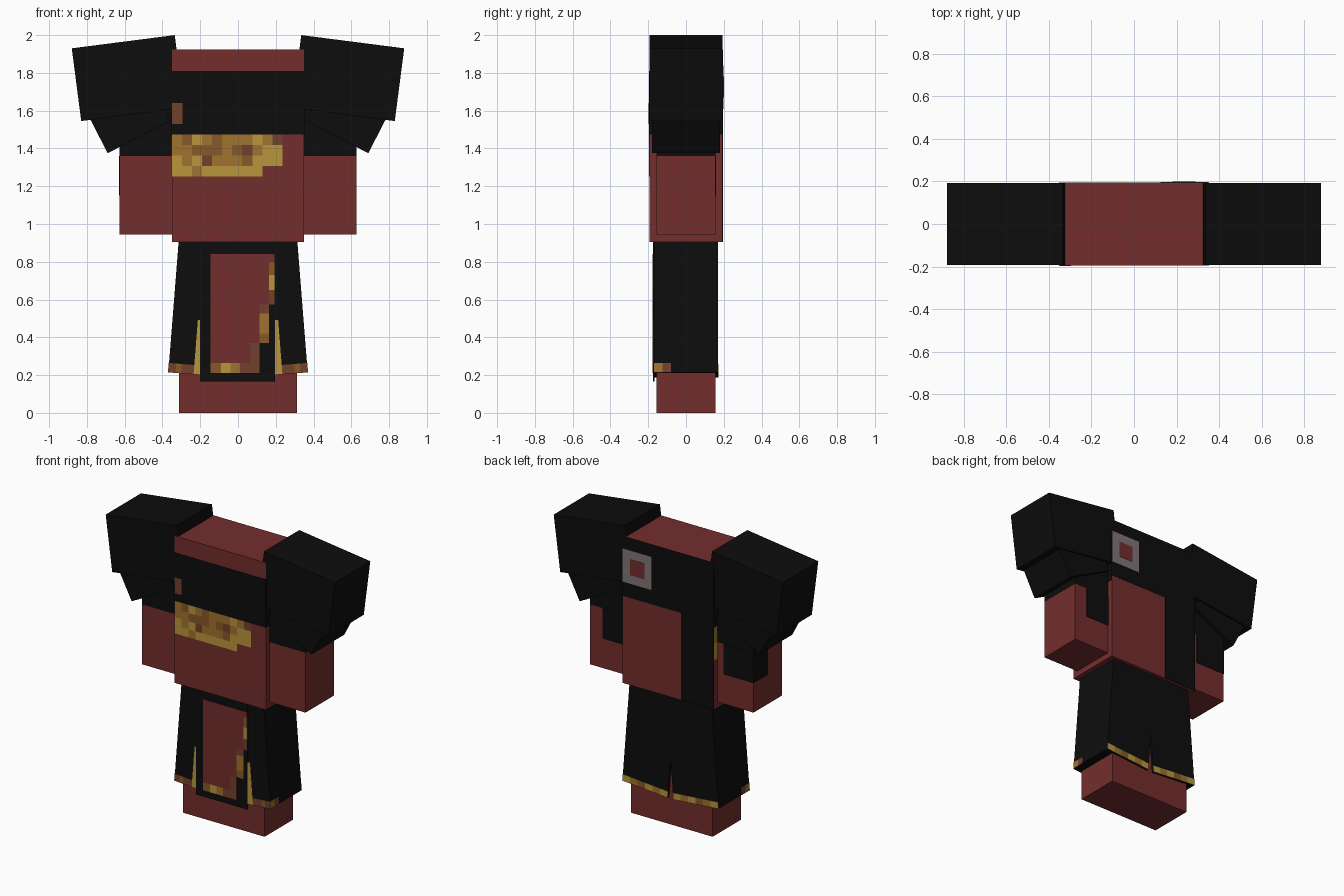
import bpy, bmesh, math

if "Cube" in bpy.data.objects:
    bpy.data.objects.remove(bpy.data.objects["Cube"])

COLOURS = {
    "dark_red": (0.175, 0.027, 0.027),
    "black": (0.004, 0.004, 0.004),
    "gold": (0.48, 0.305, 0.045),
    "tan": (0.35, 0.17, 0.026),
    "bronze": (0.24, 0.098, 0.021),
    "brown": (0.17, 0.053, 0.026),
    "grey": (0.22, 0.18, 0.18),
}
KEYS = list(COLOURS)
MATS = []
for key, rgb in COLOURS.items():
    m = bpy.data.materials.new(key)
    m.diffuse_color = (*rgb, 1)
    m.use_nodes = True
    m.node_tree.nodes["Principled BSDF"].inputs["Base Color"].default_value = m.diffuse_color
    MATS.append(m)


def build(name, parts):
    """One object from prisms: (xz outline, y0, y1, colour)."""
    bm = bmesh.new()
    for pts, y0, y1, colour in parts:
        a = [bm.verts.new((x, y0, z)) for x, z in pts]
        b = [bm.verts.new((x, y1, z)) for x, z in pts]
        n = len(pts)
        faces = [bm.faces.new(a), bm.faces.new(b[::-1])]
        faces += [bm.faces.new((a[i], b[i], b[(i + 1) % n], a[(i + 1) % n])) for i in range(n)]
        for f in faces:
            f.material_index = KEYS.index(colour)
    bmesh.ops.recalc_face_normals(bm, faces=bm.faces)
    me = bpy.data.meshes.new(name)
    bm.to_mesh(me)
    bm.free()
    for m in MATS:
        me.materials.append(m)
    ob = bpy.data.objects.new(name, me)
    bpy.context.collection.objects.link(ob)
    return ob


def rect(x0, x1, z0, z1):
    return [(x0, z0), (x1, z0), (x1, z1), (x0, z1)]


# Torso
T = 0.194
build("torso", [(rect(-0.35, 0.35, 0.905, 1.925), -T, T, "dark_red")])

# Shirt: chest band, back with a hanging strip, and sides
F, B = -T - 0.002, T + 0.002
build("shirt", [
    (rect(-0.35, 0.35, 1.475, 1.81), F, -T, "black"),
    (rect(-0.35, 0.35, 1.51, 1.925), T, B, "black"),
    (rect(-0.35, -0.10, 0.905, 1.51), T, B, "black"),
    (rect(-0.352, -0.35, 1.475, 1.81), -T, T, "black"),
    (rect(0.35, 0.352, 1.475, 1.81), -T, T, "black"),
])
build("chest_patch", [(rect(-0.35, -0.295, 1.53, 1.64), F - 0.002, F, "brown")])
build("back_badge", [
    (rect(0.125, 0.35, 1.61, 1.84), B, B + 0.002, "grey"),
    (rect(0.18, 0.29, 1.67, 1.78), B + 0.002, B + 0.004, "dark_red"),
])

# Patterned sash: rows of coloured cells, top to bottom
LETTER = {"g": "gold", "t": "tan", "b": "bronze", "d": "brown"}
ROWS = ["tbgtbtttgtd", "ttbbbtbdtgg", "gtgdtttbggg", "ggtgggggg"]
cell, row_h = 0.0532, 0.0562
sash = []
for r, row in enumerate(ROWS):
    top = 1.475 - r * row_h
    for c, ch in enumerate(row):
        x = -0.35 + c * cell
        sash.append((rect(x, x + cell, top - row_h, top), F, -T, LETTER[ch]))
sash.append((rect(-0.352, -0.35, 1.25, 1.36), -T, T, "gold"))
sash.append((rect(-0.352, -0.35, 1.36, 1.475), -T, T, "tan"))
build("sash", sash)

# Arms, sleeves and tilted shoulder guards
for s, side in ((-1, "left"), (1, "right")):
    def flip(pts):
        return [(s * x, z) for x, z in pts]
    build(side + "_arm", [(flip(rect(0.35, 0.627, 0.945, 1.36)), -0.155, 0.155, "dark_red")])
    build(side + "_sleeve", [
        (flip(rect(0.35, 0.627, 1.36, 1.88)), -0.155, 0.155, "black"),
        (flip([(0.69, 1.375), (0.36, 1.545), (0.45, 1.72), (0.78, 1.55)]), -0.18, 0.18, "black"),
    ])
    build(side + "_shoulder", [
        (flip([(0.88, 1.93), (0.335, 2.0), (0.285, 1.615), (0.83, 1.545)]), -0.193, 0.193, "black")])

# Lower sleeve flaps at the back of the arms
build("sleeve_flaps", [
    (rect(0.35, 0.53, 1.15, 1.36), 0.155, 0.158, "black"),
    (rect(-0.63, -0.40, 1.15, 1.36), 0.155, 0.158, "black"),
    (rect(-0.63, -0.627, 1.15, 1.36), 0.0, 0.155, "black"),
])

# Legs
build("legs", [(rect(-0.313, 0.313, 0, 0.55), -0.155, 0.155, "dark_red")])

# Flared trousers with trimmed hems
ANG, WIDTH = math.atan(0.079), 0.348
ca, sa = math.cos(ANG), math.sin(ANG)
for s, side in ((-1, "left"), (1, "right")):
    def leg(u0, u1, v0, v1):
        return [(s * (0.022 + u * ca - v * sa), 0.187 + u * sa + v * ca)
                for u, v in rect(u0, u1, v0, v1)]
    Y = 0.17
    build(side + "_trouser", [(leg(0, WIDTH, 0, 0.74), -Y, Y, "black")])
    hem = [
        (leg(0.214, 0.28, 0, 0.05), -Y - 0.002, -Y, "brown"),
        (leg(0.28, 0.31, 0, 0.05), -Y - 0.002, -Y, "bronze"),
        (leg(0.31, WIDTH, 0, 0.05), -Y - 0.002, -Y, "brown"),
        (leg(0.15, 0.214, 0, 0.29), -Y - 0.002, -Y, "gold"),
        (leg(WIDTH, WIDTH + 0.002, 0, 0.05), -Y, -0.125, "tan"),
        (leg(WIDTH, WIDTH + 0.002, 0, 0.05), -0.125, -0.08, "brown"),
    ]
    pattern = ("gold", "tan", "gold", "bronze", "tan", "gold")
    w = WIDTH / len(pattern)
    for i, colour in enumerate(pattern):
        hem.append((leg(i * w, i * w + w, 0, 0.045), Y, Y + 0.002, colour))
    build(side + "_hem", hem)

# Front apron with a stepped red panel and trim
P = -0.176
build("apron", [(rect(-0.2, 0.195, 0.165, 0.905), P, -0.168, "black")])
panel = [
    (-0.145, 0.195, 0.80, 0.84, "dark_red"),
    (-0.145, 0.165, 0.575, 0.80, "dark_red"),
    (-0.145, 0.115, 0.37, 0.575, "dark_red"),
    (-0.145, 0.065, 0.265, 0.37, "dark_red"),
    (0.165, 0.195, 0.73, 0.80, "bronze"),
    (0.165, 0.195, 0.65, 0.73, "gold"),
    (0.165, 0.195, 0.575, 0.65, "brown"),
    (0.115, 0.165, 0.525, 0.575, "brown"),
    (0.115, 0.165, 0.42, 0.525, "tan"),
    (0.115, 0.165, 0.37, 0.42, "bronze"),
    (0.065, 0.115, 0.265, 0.37, "brown"),
    (-0.145, -0.09, 0.21, 0.265, "bronze"),
    (-0.09, -0.04, 0.21, 0.265, "gold"),
    (-0.04, 0.01, 0.21, 0.265, "tan"),
    (0.01, 0.115, 0.21, 0.265, "brown"),
]
build("apron_panel", [(rect(*p[:4]), P - 0.002, P, p[4]) for p in panel])
